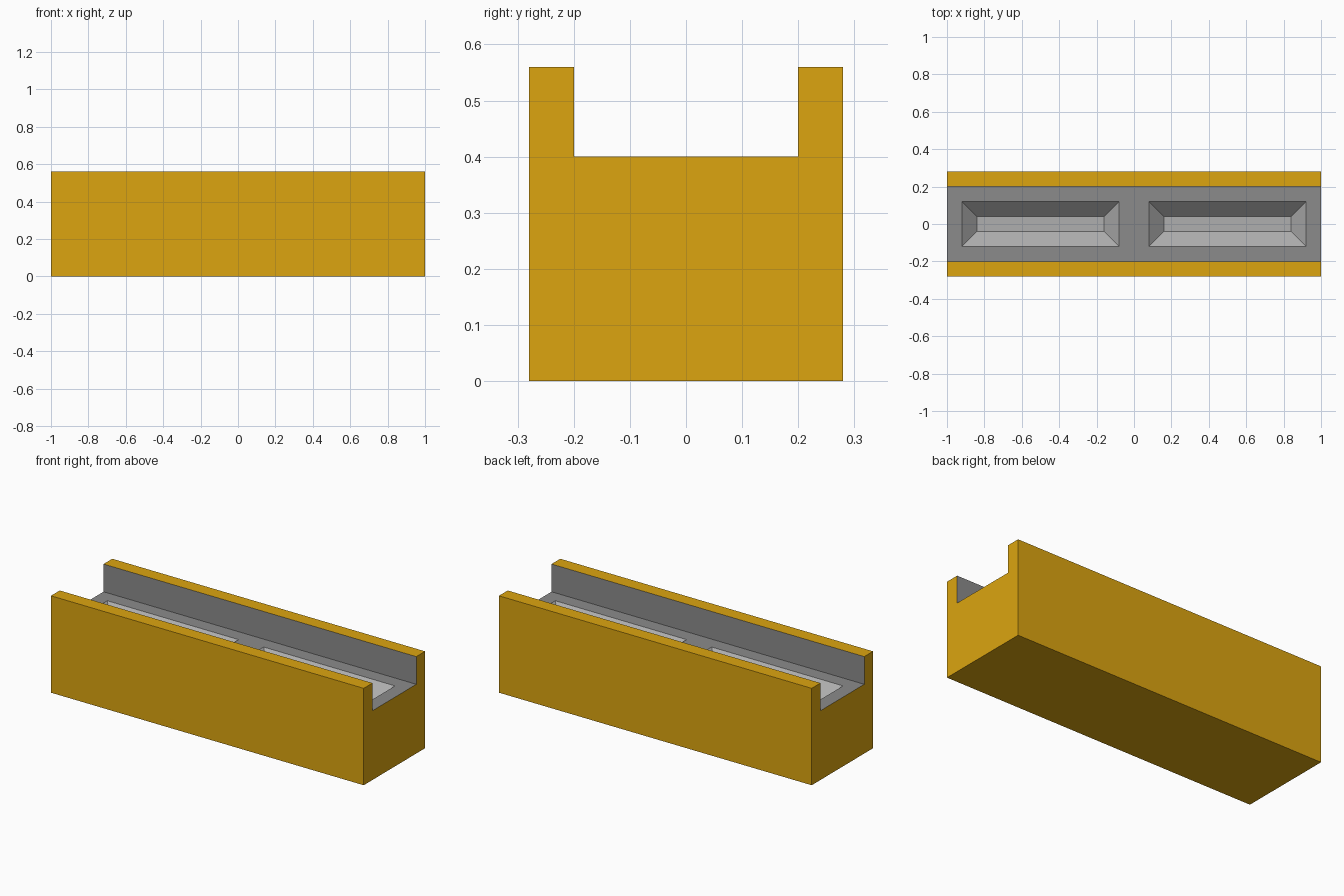
import bpy, bmesh
from mathutils import Vector

if "Cube" in bpy.data.objects:
    bpy.data.objects.remove(bpy.data.objects["Cube"])


def material(name, rgb):
    m = bpy.data.materials.new(name)
    m.diffuse_color = (*rgb, 1)
    m.use_nodes = True
    m.node_tree.nodes["Principled BSDF"].inputs["Base Color"].default_value = m.diffuse_color
    return m


# U-shaped cross-section (y, z), extruded along x
profile = [(-0.28, 0), (0.28, 0), (0.28, 0.56), (0.20, 0.56),
           (0.20, 0.40), (-0.20, 0.40), (-0.20, 0.56), (-0.28, 0.56)]

bm = bmesh.new()
end = bm.faces.new([bm.verts.new((-1, y, z)) for y, z in profile])
ext = bmesh.ops.extrude_face_region(bm, geom=[end], use_keep_orig=True)
bmesh.ops.translate(bm, vec=(2, 0, 0),
                    verts=[g for g in ext["geom"] if isinstance(g, bmesh.types.BMVert)])
bmesh.ops.recalc_face_normals(bm, faces=bm.faces[:])
bm.normal_update()


def is_floor(f):
    c = f.calc_center_median()
    return f.normal.z > 0.9 and abs(c.z - 0.40) < 0.01


# Channel walls and floor are grey
for f in bm.faces:
    c = f.calc_center_median()
    inner_wall = abs(abs(c.y) - 0.20) < 0.001 and abs(f.normal.y) > 0.9
    f.material_index = 1 if is_floor(f) or inner_wall else 0

# Split the floor in two, then inset each half and sink a sloped pit
floor = next(f for f in bm.faces if is_floor(f))
bmesh.ops.bisect_plane(bm, geom=[floor, *floor.edges, *floor.verts],
                       plane_co=Vector((0, 0, 0)), plane_no=Vector((1, 0, 0)))
pits = [f for f in bm.faces if is_floor(f)]
bmesh.ops.inset_individual(bm, faces=pits, thickness=0.08, use_even_offset=True)
slopes = bmesh.ops.inset_individual(bm, faces=pits, thickness=0.08, depth=-0.08,
                                    use_even_offset=True)["faces"]
for f in pits + slopes:
    f.material_index = 2

mesh = bpy.data.meshes.new("trough")
bm.to_mesh(mesh)
bm.free()
mesh.materials.append(material("gold", (0.716, 0.376, 0.005)))
mesh.materials.append(material("mid_grey", (0.26, 0.26, 0.26)))
mesh.materials.append(material("light_grey", (0.43, 0.43, 0.43)))
bpy.context.collection.objects.link(bpy.data.objects.new("trough", mesh))
